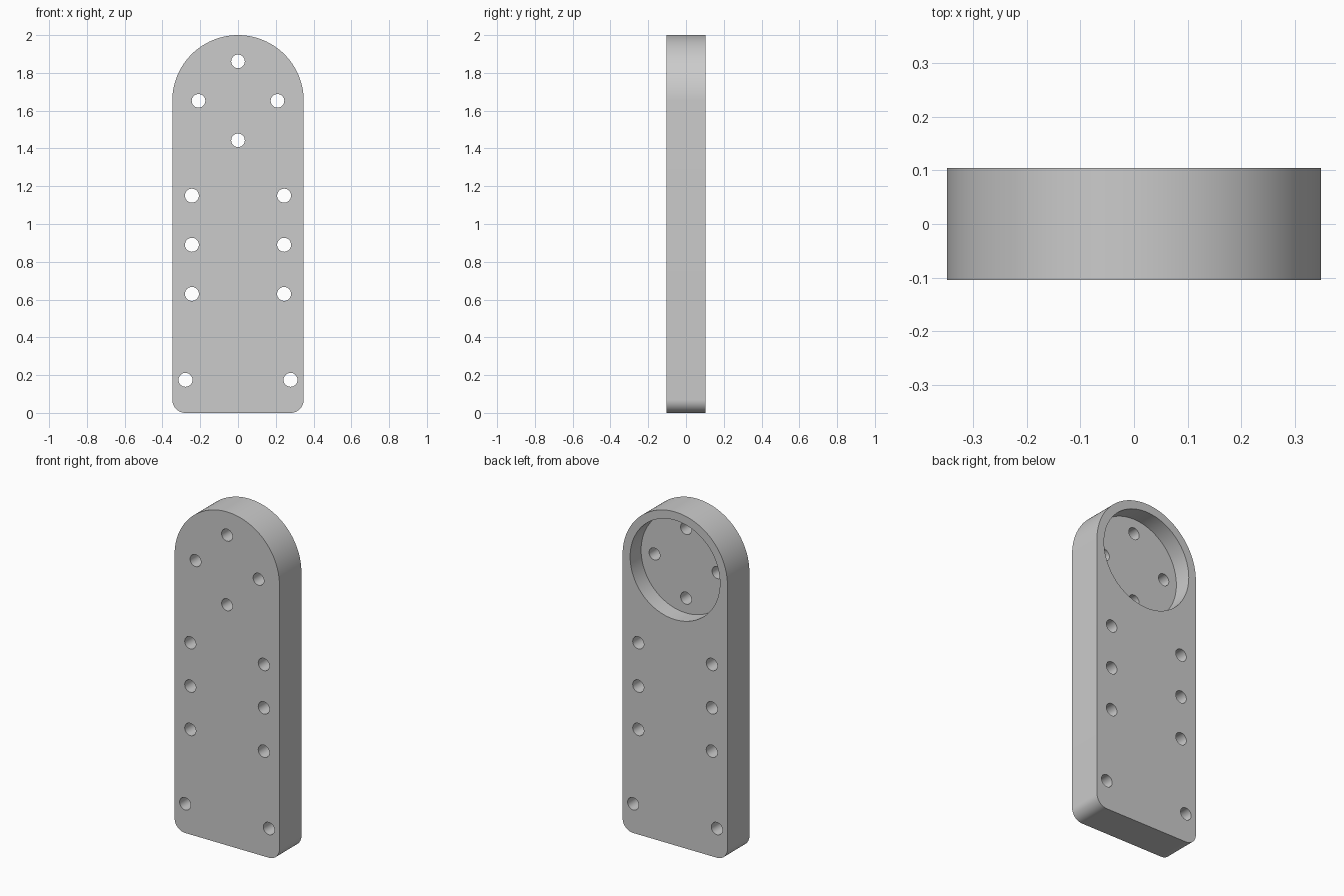
import bpy, bmesh
from math import sin, cos, pi, radians
from mathutils import Matrix, Vector

cube = bpy.data.objects.get("Cube")
if cube:
    bpy.data.objects.remove(cube, do_unlink=True)

HALF_W, HALF_T, TOP = 0.348, 0.104, 2.0
DISC_Z = TOP - HALF_W      # centre of the rounded end
CORNER = 0.07
POCKET_R = 0.298

grey = bpy.data.materials.new("plain grey")
grey.use_nodes = True
colour = (0.6, 0.6, 0.6, 1)
grey.diffuse_color = colour
grey.node_tree.nodes["Principled BSDF"].inputs["Base Color"].default_value = colour


def make_object(name, bm):
    bmesh.ops.recalc_face_normals(bm, faces=bm.faces[:])
    mesh = bpy.data.meshes.new(name)
    bm.to_mesh(mesh)
    bm.free()
    mesh.materials.append(grey)
    obj = bpy.data.objects.new(name, mesh)
    bpy.context.collection.objects.link(obj)
    return obj


def arc(cx, cz, r, start, end, steps):
    angles = [radians(start + (end - start) * i / steps) for i in range(steps + 1)]
    return [(cx + r * cos(a), cz + r * sin(a)) for a in angles]


def add_rod(bm, x, z, r, y0, y1, sides):
    """Cylinder along y from y0 to y1."""
    place = Matrix.Translation((x, (y0 + y1) / 2, z)) @ Matrix.Rotation(pi / 2, 4, "X")
    bmesh.ops.create_cone(bm, cap_ends=True, segments=sides, radius1=r, radius2=r,
                          depth=y1 - y0, matrix=place)


# Plate: round top, small rounded bottom corners
inner = HALF_W - CORNER
outline = (arc(0, DISC_Z, HALF_W, 0, 180, 64)
           + arc(-inner, CORNER, CORNER, 180, 270, 12)
           + arc(inner, CORNER, CORNER, 270, 360, 12))
bm = bmesh.new()
face = bm.faces.new([bm.verts.new((x, -HALF_T, z)) for x, z in outline])
side = bmesh.ops.extrude_face_region(bm, geom=[face])
bmesh.ops.translate(bm, vec=Vector((0, 2 * HALF_T, 0)),
                    verts=[v for v in side["geom"] if isinstance(v, bmesh.types.BMVert)])
plate = make_object("mounting_plate", bm)

# Round pocket in the back, half the plate deep
bm = bmesh.new()
add_rod(bm, 0, DISC_Z, POCKET_R, 0, 2 * HALF_T, 96)
pocket = make_object("pocket_cutter", bm)

# Through holes: four around the pocket, three pairs along the sides, one pair low
bm = bmesh.new()
holes = [(0.209 * cos(k * pi / 2), DISC_Z + 0.209 * sin(k * pi / 2), 0.036) for k in range(4)]
for s in (-1, 1):
    holes += [(s * 0.244, z, 0.037) for z in (0.63, 0.89, 1.15)]
    holes.append((s * 0.278, 0.175, 0.037))
for x, z, r in holes:
    add_rod(bm, x, z, r, -2 * HALF_T, 2 * HALF_T, 32)
drills = make_object("hole_cutter", bm)

# Cut, then remove the cutters
bpy.ops.object.select_all(action="DESELECT")
bpy.context.view_layer.objects.active = plate
plate.select_set(True)
for cutter in (pocket, drills):
    cutter.hide_render = True
    cut = plate.modifiers.new(cutter.name, "BOOLEAN")
    cut.operation, cut.solver, cut.object = "DIFFERENCE", "EXACT", cutter
    bpy.ops.object.modifier_apply(modifier=cut.name)
    bpy.data.objects.remove(cutter, do_unlink=True)

bpy.ops.object.shade_smooth_by_angle(angle=radians(30))
